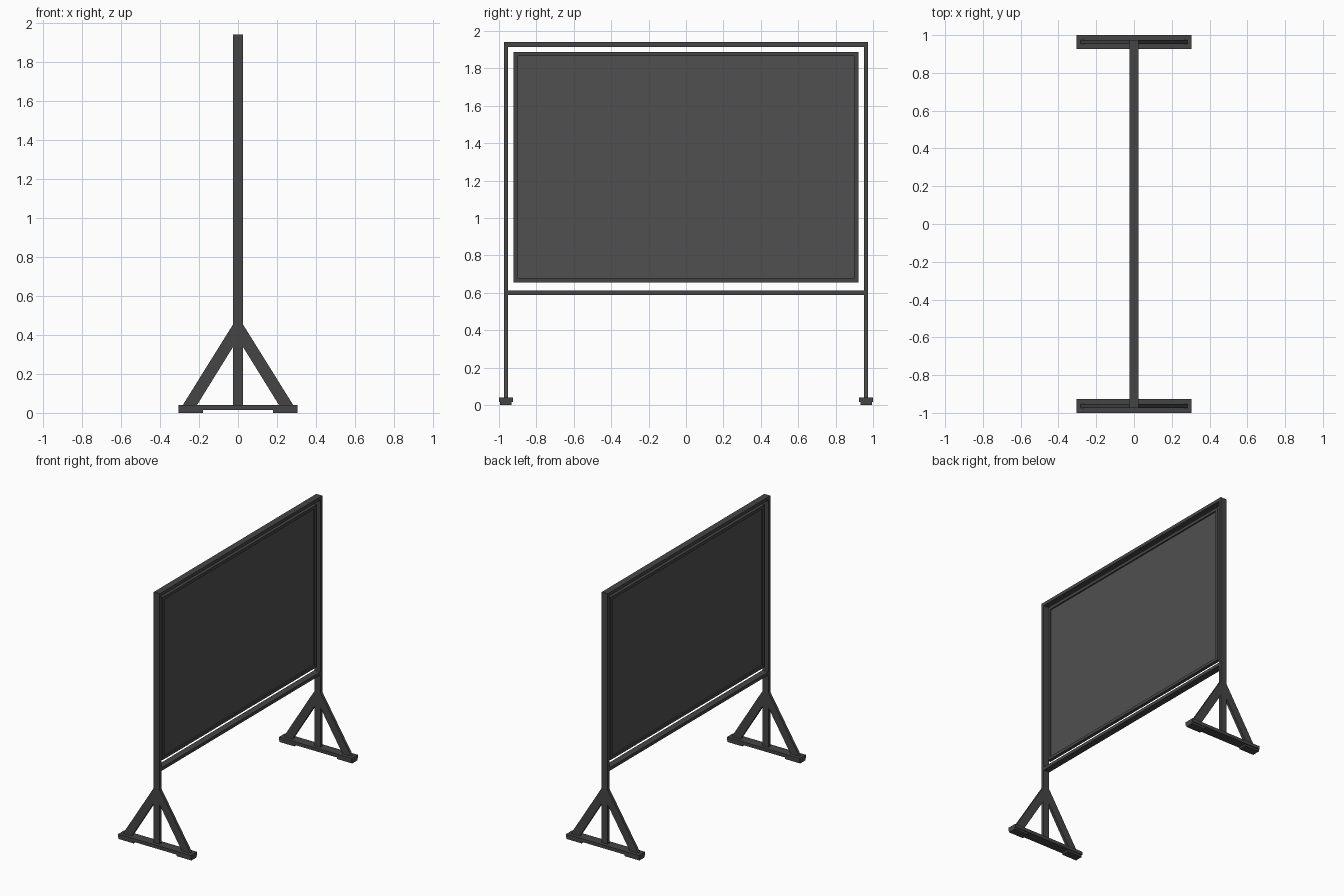
import bpy, bmesh

if "Cube" in bpy.data.objects:
    bpy.data.objects.remove(bpy.data.objects["Cube"])


def material(name, shade):
    m = bpy.data.materials.new(name)
    m.diffuse_color = (shade, shade, shade, 1)
    m.use_nodes = True
    m.node_tree.nodes["Principled BSDF"].inputs["Base Color"].default_value = m.diffuse_color
    return m


dark = material("dark_metal", 0.06)
board_grey = material("board_grey", 0.08)


def finish(name, bm, mat, mirror):
    bmesh.ops.recalc_face_normals(bm, faces=bm.faces)
    me = bpy.data.meshes.new(name)
    bm.to_mesh(me)
    bm.free()
    me.materials.append(mat)
    ob = bpy.data.objects.new(name, me)
    bpy.context.collection.objects.link(ob)
    if mirror:
        mod = ob.modifiers.new("mirror", 'MIRROR')
        mod.use_axis = ['X' in mirror, 'Y' in mirror, False]
    return ob


def prism(name, pts, axis, lo, hi, mat=dark, mirror="", hole=None):
    """Extrude a 2D outline along x (pts = y,z) or y (pts = x,z); hole has matching points."""
    bm = bmesh.new()
    put = (lambda p, t: (t, p[0], p[1])) if axis == 'X' else (lambda p, t: (p[0], t, p[1]))
    loops = [[[bm.verts.new(put(p, t)) for p in ring] for t in (lo, hi)]
             for ring in ([pts, hole] if hole else [pts])]
    n = len(pts)
    for a, b in loops:
        for i in range(n):
            j = (i + 1) % n
            bm.faces.new((a[i], a[j], b[j], b[i]))
    for k in (0, 1):
        if hole:
            o, h = loops[0][k], loops[1][k]
            for i in range(n):
                j = (i + 1) % n
                bm.faces.new((o[i], o[j], h[j], h[i]))
        else:
            bm.faces.new(loops[0][k])
    return finish(name, bm, mat, mirror)


def rect(a0, a1, z0, z1):
    return [(a0, z0), (a1, z0), (a1, z1), (a0, z1)]


D = 0.025            # half depth of the main tubes
Y0, Y1 = 0.952, 0.974  # inner and outer side of the posts

# Main frame: posts, top rail, lower rail
prism("post", rect(Y0, Y1, 0.035, 1.915), 'X', -D, D, mirror="Y")
prism("top_rail", rect(-Y1, Y1, 1.915, 1.94), 'X', -D, D)
prism("lower_rail", rect(-Y0, Y0, 0.588, 0.612), 'X', -D, D)

# Board with its own slim mitred frame
W, B, T, E = 0.922, 0.655, 1.888, 0.023
prism("board_frame", rect(-W, W, B, T), 'X', -0.0125, 0.0125,
      hole=rect(-W + E, W - E, B + E, T - E))
prism("board", rect(-W + E, W - E, B + E, T - E), 'X', -0.002, 0.002, board_grey)

# Feet: base bar, end pads, slanted braces
prism("foot_bar", rect(-0.305, 0.305, 0.015, 0.04), 'Y', 0.926, 1.0, mirror="Y")
prism("foot_pad", rect(0.18, 0.305, 0, 0.015), 'Y', 0.932, 0.994, mirror="XY")
prism("brace", [(0.21, 0.04), (0.283, 0.04), (0.02, 0.462), (0.02, 0.347)],
      'Y', Y0 + 0.0005, Y1 - 0.0005, mirror="XY")
